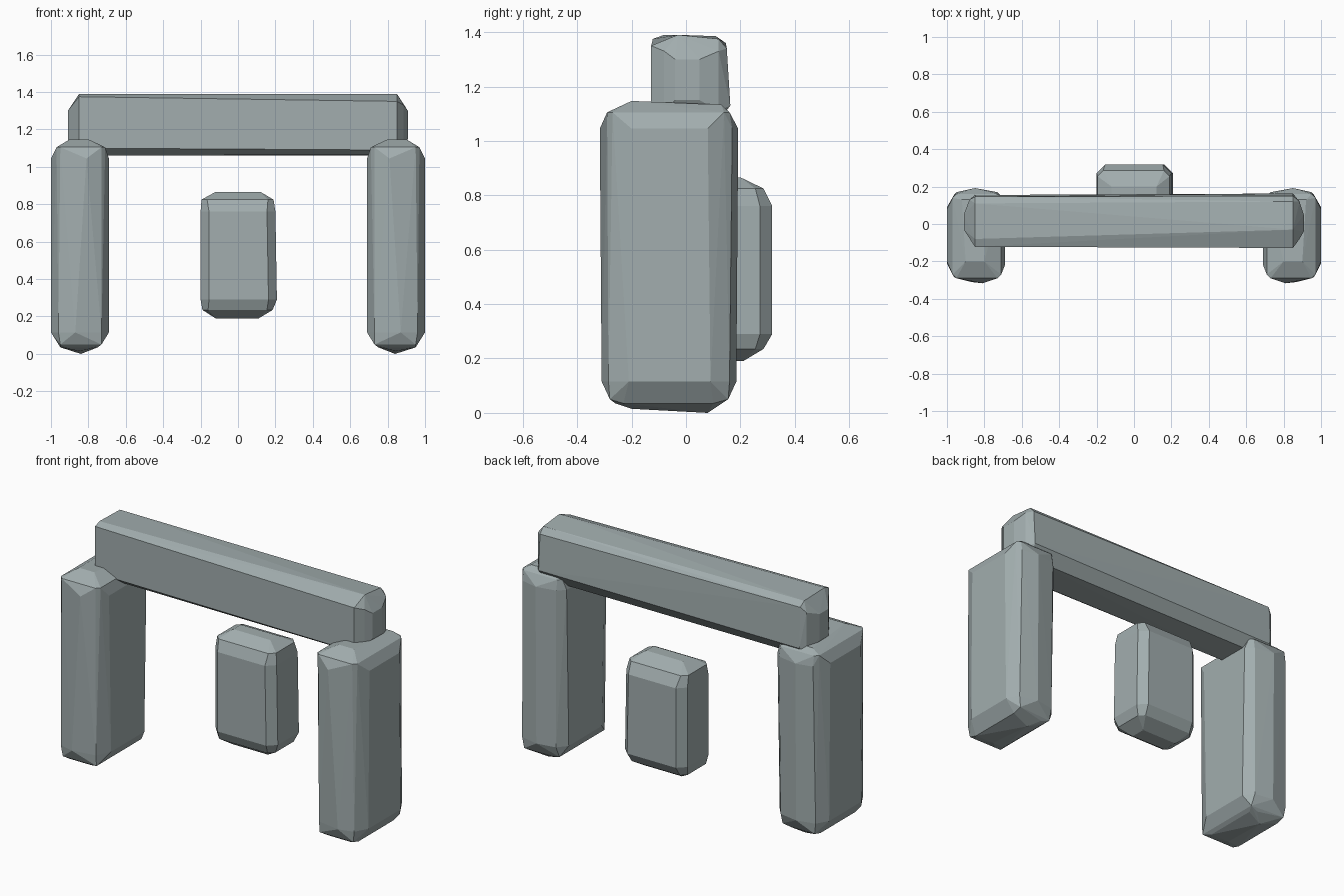
import bpy, bmesh

# Blue-grey stone colour
stone_mat = bpy.data.materials.new("stone_grey")
stone_mat.diffuse_color = (0.36, 0.42, 0.425, 1)


def stone(name, sections, axis="z", mirror=False):
    """Convex hewn block from cross-sections: list of (position along axis, 2D outline)."""
    bm = bmesh.new()
    for pos, outline in sections:
        for a, b in outline:
            co = (a, b, pos) if axis == "z" else (pos, a, b)
            if mirror:
                co = (-co[0], co[1], co[2])
            bm.verts.new(co)
    res = bmesh.ops.convex_hull(bm, input=bm.verts)
    junk = {g for g in res["geom_interior"] + res["geom_unused"]
            if isinstance(g, bmesh.types.BMVert)}
    bmesh.ops.delete(bm, geom=list(junk), context="VERTS")
    bmesh.ops.recalc_face_normals(bm, faces=bm.faces)
    mesh = bpy.data.meshes.new(name)
    bm.to_mesh(mesh)
    bm.free()
    mesh.materials.append(stone_mat)
    obj = bpy.data.objects.new(name, mesh)
    bpy.context.collection.objects.link(obj)
    return obj


def rect(a0, a1, b0, b1, c=0.0):
    """Rectangle outline with chamfered corners."""
    if c == 0:
        return [(a0, b0), (a1, b0), (a1, b1), (a0, b1)]
    return [(a0 + c, b0), (a1 - c, b0), (a1, b0 + c), (a1, b1 - c),
            (a1 - c, b1), (a0 + c, b1), (a0, b1 - c), (a0, b0 + c)]


# Upright pillars, with gently ridged front and back that twist slightly with height
low = [(-1, -0.21), (-0.96, -0.285), (-0.87, -0.31), (-0.73, -0.285), (-0.69, -0.2),
       (-0.69, 0.11), (-0.735, 0.165), (-0.85, 0.185), (-0.96, 0.16), (-1, 0.09)]
high = [(-1, -0.2), (-0.95, -0.285), (-0.81, -0.317), (-0.72, -0.28), (-0.69, -0.22),
        (-0.69, 0.13), (-0.73, 0.17), (-0.85, 0.192), (-0.95, 0.17), (-1, 0.08)]
pillar = [
    (0.0, [(-0.84, 0.08)]),
    (0.015, [(-0.85, -0.2)]),
    (0.035, rect(-0.95, -0.75, -0.26, 0.13, 0.03)),
    (0.05, [(-0.73, -0.28), (-0.73, 0.14), (-0.95, -0.28), (-0.95, 0.155)]),
    (0.115, low),
    (1.045, high),
    (1.105, rect(-0.97, -0.71, -0.29, 0.16, 0.02)),
    (1.133, [(-0.92, 0.13), (-0.78, 0.13)]),
    (1.147, [(-0.9, -0.2), (-0.8, -0.2)]),
]
stone("left_pillar", pillar)
stone("right_pillar", pillar, mirror=True)

# Lintel laid across the pillars, its worn top edge drifting from end to end
left_profile = [(-0.122, 1.1), (-0.07, 1.06), (0.11, 1.06), (0.155, 1.12),
                (0.146, 1.36), (0.11, 1.385), (-0.08, 1.39), (-0.122, 1.375)]
right_profile = [(-0.128, 1.09), (-0.09, 1.065), (0.11, 1.06), (0.163, 1.13),
                 (0.15, 1.34), (0.12, 1.375), (-0.03, 1.39), (-0.128, 1.35)]
lintel = [
    (-0.91, rect(-0.03, 0.05, 1.14, 1.3)),
    (-0.88, rect(-0.07, 0.13, 1.11, 1.33)),
    (-0.85, left_profile),
    (0.85, right_profile),
    (0.885, rect(-0.08, 0.12, 1.11, 1.33)),
    (0.908, rect(-0.04, 0.05, 1.15, 1.3)),
]
stone("lintel", lintel, axis="x")

# Small hanging block behind the opening
block = [
    (0.19, rect(-0.12, 0.11, 0.12, 0.21)),
    (0.235, rect(-0.19, 0.185, 0.055, 0.285, 0.03)),
    (0.29, rect(-0.2, 0.208, 0.03, 0.317, 0.045)),
    (0.76, rect(-0.2, 0.2, 0.03, 0.317, 0.045)),
    (0.825, rect(-0.195, 0.19, 0.055, 0.285, 0.03)),
    (0.866, rect(-0.12, 0.12, 0.13, 0.2)),
]
stone("centre_block", block)
